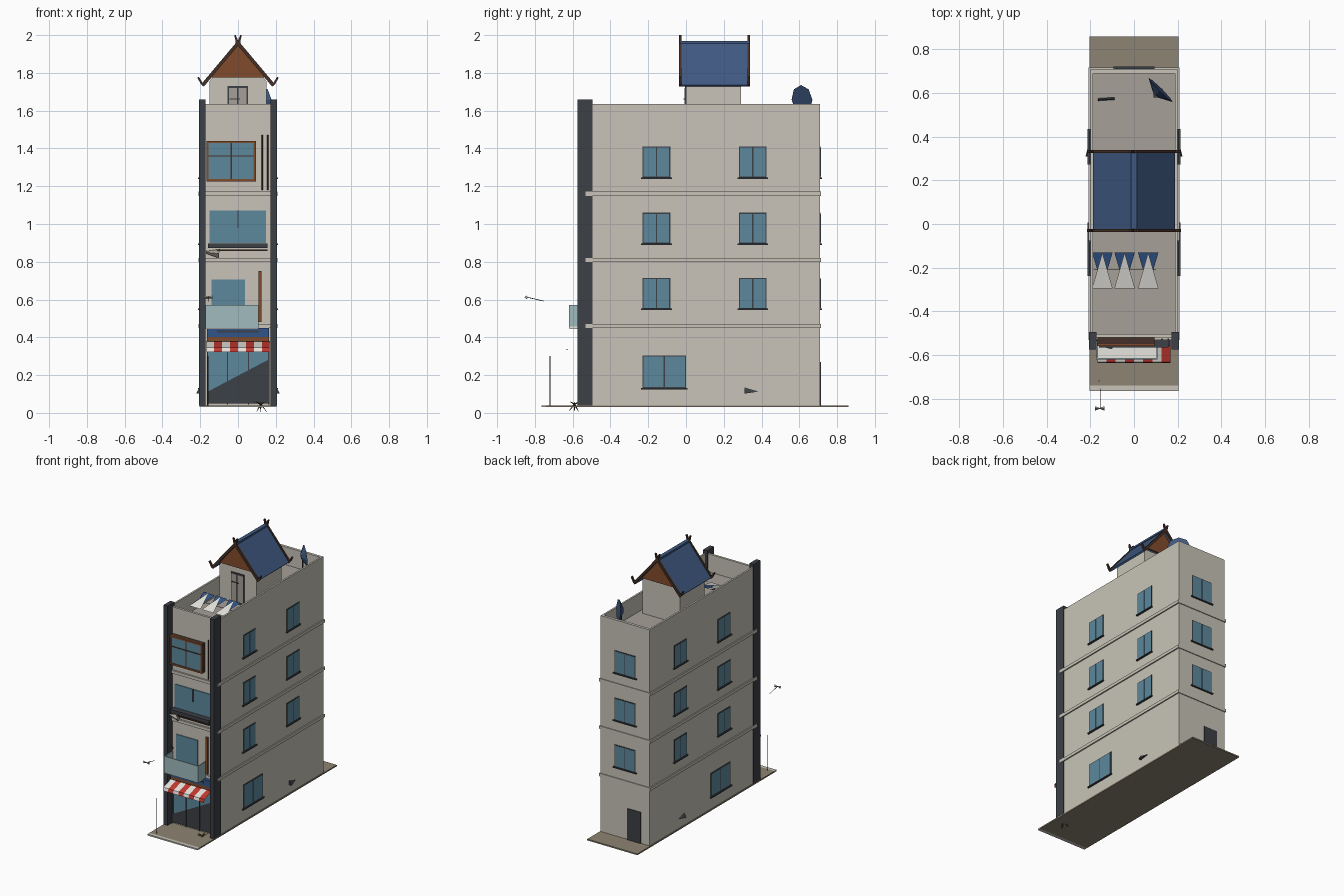
import bpy, math
from mathutils import Vector

COL = {"wall": (0.58, 0.55, 0.48), "glass": (0.11, 0.25, 0.34), "dark": (0.045, 0.05, 0.06),
       "roof": (0.05, 0.10, 0.22), "wood": (0.22, 0.07, 0.025), "brown": (0.06, 0.03, 0.02),
       "red": (0.55, 0.04, 0.03), "white": (0.8, 0.78, 0.74), "pave": (0.27, 0.23, 0.17),
       "pane": (0.35, 0.50, 0.52), "blue": (0.03, 0.09, 0.25), "leaf": (0.08, 0.08, 0.03),
       "floor": (0.38, 0.35, 0.31)}
MATS = {}
for k, c in COL.items():
    MATS[k] = bpy.data.materials.new(k)
    MATS[k].diffuse_color = (*c, 1)


def poly(name, verts, faces, mat):
    me = bpy.data.meshes.new(name)
    me.from_pydata([tuple(v) for v in verts], [], faces)
    me.materials.append(MATS[mat])
    ob = bpy.data.objects.new(name, me)
    bpy.context.collection.objects.link(ob)
    return ob


def prism(name, prof, y0, y1, mat):
    """Extrude an (x, z) outline along y."""
    n = len(prof)
    v = [(x, y0, z) for x, z in prof] + [(x, y1, z) for x, z in prof]
    f = [tuple(range(n)), tuple(range(2 * n - 1, n - 1, -1))]
    f += [((i + 1) % n, i, i + n, (i + 1) % n + n) for i in range(n)]
    return poly(name, v, f, mat)


def box(name, x0, x1, y0, y1, z0, z1, mat):
    return prism(name, [(x0, z0), (x1, z0), (x1, z1), (x0, z1)], y0, y1, mat)


def rod(name, a, b, r, mat, r2=None, n=5):
    a, b = Vector(a), Vector(b)
    d = b - a
    bpy.ops.mesh.primitive_cone_add(vertices=n, radius1=r, radius2=r if r2 is None else r2,
                                    depth=d.length, location=(a + b) / 2,
                                    rotation=d.to_track_quat('Z', 'Y').to_euler())
    ob = bpy.context.object
    ob.name = name
    ob.data.materials.append(MATS[mat])
    return ob


def side_window(name, s, y0, y1, z0, z1):
    def b(part, e, *r):
        xs = sorted((s * 0.195, s * e))
        box(name + part, xs[0], xs[1], *r)
    b("_frame", 0.203, y0, y1, z0, z1, "dark")
    ym = (y0 + y1) / 2
    for a, c in ((y0 + 0.006, ym - 0.003), (ym + 0.003, y1 - 0.006)):
        b("_glass", 0.2045, a, c, z0 + 0.006, z1 - 0.006, "glass")
    b("_sill", 0.212, y0 - 0.008, y1 + 0.008, z0 - 0.006, z0 + 0.002, "dark")


# ground slab and kerb
box("pavement", -0.205, 0.205, -0.74, 0.86, 0.03, 0.04, "pave")
box("kerb", -0.205, 0.205, -0.765, -0.74, 0.03, 0.04, "wall")

# body, parapet, floor bands, front pillars
box("building_body", -0.2, 0.2, -0.52, 0.71, 0.04, 1.5, "wall")
box("terrace_floor", -0.187, 0.187, -0.503, 0.69, 1.5, 1.504, "floor")
for s in (-1, 1):
    xs = sorted((s * 0.187, s * 0.2))
    box("parapet_side", *xs, -0.52, 0.71, 1.5, 1.635, "wall")
    xs = sorted((s * 0.172, s * 0.206))
    box("front_pillar", *xs, -0.575, -0.495, 0.04, 1.66, "dark")
box("parapet_front", -0.187, 0.187, -0.52, -0.503, 1.5, 1.635, "wall")
box("parapet_back", -0.187, 0.187, 0.69, 0.71, 1.5, 1.635, "wall")
for z in (0.46, 0.81, 1.16):
    box("floor_band", -0.209, 0.209, -0.532, 0.716, z - 0.011, z + 0.011, "wall")

# side and back windows
for s in (-1, 1):
    for z in (0.55, 0.895, 1.245):
        for y in (-0.23, 0.28):
            side_window("side_window", s, y, y + 0.147, z, z + 0.165)
    side_window("ground_window", s, -0.23, 0.0, 0.13, 0.305)
    rod("wall_vent", (s * 0.203, 0.31, 0.113), (s * 0.203, 0.385, 0.113), 0.022, "dark", 0, 3)
for z in (0.55, 0.895, 1.245):
    box("back_frame", -0.085, 0.085, 0.7, 0.713, z, z + 0.165, "dark")
    for a in (-0.079, 0.003):
        box("back_glass", a, a + 0.076, 0.7, 0.7145, z + 0.006, z + 0.159, "glass")
    box("back_sill", -0.095, 0.095, 0.7, 0.721, z - 0.006, z + 0.002, "dark")
box("back_door", -0.13, -0.02, 0.7, 0.716, 0.04, 0.27, "dark")

# top floor framed bay window
box("bay_frame", -0.167, 0.095, -0.55, -0.515, 1.225, 1.44, "brown")
box("bay_glass", -0.155, 0.083, -0.552, -0.545, 1.237, 1.428, "glass")
for x in (-0.161, 0.089):
    box("bay_trim", x - 0.006, x + 0.006, -0.558, -0.545, 1.225, 1.44, "wood")
for z in (1.231, 1.434):
    box("bay_trim", -0.167, 0.095, -0.558, -0.545, z - 0.006, z + 0.006, "wood")
box("bay_mullion", -0.039, -0.033, -0.556, -0.545, 1.237, 1.428, "brown")
box("bay_transom", -0.155, 0.083, -0.556, -0.545, 1.357, 1.363, "brown")
for x in (0.128, 0.157):
    rod("drain_pipe", (x, -0.527, 1.18), (x, -0.527, 1.47), 0.004, "brown")

# third floor window with ledge and planter
box("third_window", -0.15, 0.147, -0.526, -0.515, 0.9, 1.072, "glass")
box("third_mullion", -0.003, 0.003, -0.53, -0.515, 0.98, 1.072, "dark")
box("third_ledge", -0.16, 0.157, -0.565, -0.515, 0.872, 0.898, "dark")
box("third_ledge_base", -0.11, 0.155, -0.56, -0.515, 0.857, 0.866, "brown")
rod("ledge_lamp", (-0.17, -0.55, 0.85), (-0.1, -0.55, 0.843), 0.006, "floor", 0.024, 4)

# second floor balcony
box("balcony_door", -0.14, 0.037, -0.526, -0.515, 0.47, 0.705, "glass")
box("balcony_floor", -0.172, 0.108, -0.618, -0.515, 0.445, 0.458, "white")
box("balcony_front", -0.172, 0.108, -0.62, -0.613, 0.45, 0.57, "pane")
for x in (-0.172, 0.102):
    box("balcony_side", x, x + 0.006, -0.615, -0.52, 0.45, 0.57, "pane")
box("wood_panel", 0.108, 0.124, -0.535, -0.515, 0.48, 0.75, "wood")
rod("wall_lamp", (-0.17, -0.53, 0.61), (-0.14, -0.56, 0.61), 0.005, "dark")

# shop front, fascia and striped awning
box("shop_glass", -0.165, 0.167, -0.527, -0.515, 0.05, 0.375, "glass")
poly("shop_shade", [(-0.165, -0.529, 0.05), (0.167, -0.529, 0.05), (0.167, -0.529, 0.285),
                    (-0.165, -0.529, 0.11)], [(0, 1, 2, 3)], "dark")
for x in (-0.162, -0.055, 0.055, 0.163):
    box("shop_mullion", x - 0.003, x + 0.003, -0.532, -0.515, 0.045, 0.375, "dark")
box("fascia", -0.165, 0.165, -0.56, -0.515, 0.402, 0.45, "blue")
box("fascia_bar", -0.11, 0.11, -0.566, -0.55, 0.425, 0.435, "dark")
box("awning_rail", -0.165, 0.165, -0.555, -0.515, 0.378, 0.402, "wood")
for i in range(8):
    x0 = -0.168 + i * 0.042
    pts = [(-0.52, 0.38), (-0.632, 0.345), (-0.638, 0.322)]
    v = [(x, y, z) for y, z in pts for x in (x0, x0 + 0.042)]
    poly("awning_stripe", v, [(0, 2, 3, 1), (2, 4, 5, 3)], "red" if i % 2 else "white")
rod("awning_bar", (-0.165, -0.63, 0.336), (0.165, -0.63, 0.336), 0.003, "dark")

# street pole, hanging lantern, spiky plant
rod("street_pole", (-0.16, -0.72, 0.04), (-0.16, -0.72, 0.3), 0.003, "brown")
rod("lantern_arm", (-0.155, -0.755, 0.592), (-0.155, -0.845, 0.613), 0.002, "dark")
for s in (-1, 1):
    rod("lantern", (-0.157, -0.845, 0.612), (-0.157 + s * 0.022, -0.845, 0.612), 0.002, "floor", 0.01, 4)
for i in range(8):
    a = i * math.tau / 8
    c, s = math.cos(a), math.sin(a)
    rod("plant_leaf", (0.12, -0.59, 0.045),
        (0.12 + 0.035 * c, -0.59 + 0.035 * s, 0.002 if i % 3 == 0 else 0.06), 0.006, "leaf", 0, 3)

# rooftop hut: walls, gables, door
prism("hut_walls", [(-0.152, 1.5), (0.152, 1.5), (0.152, 1.755), (0.135, 1.775),
                    (-0.135, 1.775), (-0.152, 1.755)], 0, 0.29, "wall")
for y in (-0.012, 0.3):
    prism("gable_panel", [(-0.15, 1.775), (0.15, 1.775), (0, 1.945)], y, y + 0.012, "wood")
box("hut_door", -0.055, 0.053, -0.006, 0.005, 1.504, 1.73, "dark")
for a in (-0.048, 0.003):
    box("hut_door_pane", a, a + 0.043, -0.008, 0.005, 1.52, 1.72, "floor")
box("hut_door_handle", -0.045, 0.01, -0.012, 0, 1.658, 1.664, "dark")

# pitched roof with crossed, upturned barge boards
for s in (-1, 1):
    prism("roof_slope", [(0, 1.965), (s * 0.188, 1.737), (s * 0.18, 1.728), (0, 1.947)],
          -0.03, 0.333, "roof")
    for y in (-0.037, 0.325):
        prism("barge_board", [(-s * 0.02, 2.0), (-s * 0.01, 1.955), (s * 0.184, 1.727),
                              (s * 0.197, 1.74), (s * 0.215, 1.775), (s * 0.207, 1.78),
                              (s * 0.188, 1.748), (s * 0.0, 1.972), (-s * 0.012, 2.0)],
              y, y + 0.014, "brown")
box("ridge_cap", -0.014, 0.014, -0.03, 0.333, 1.955, 1.968, "roof")

# terrace loungers and line
for x in (-0.145, -0.043, 0.065):
    w = 0.047
    poly("lounger_cloth", [(x - w, -0.13, 1.59), (x + w, -0.13, 1.59), (x, -0.29, 1.545)], [(0, 2, 1)], "blue")
    poly("lounger_frame", [(x - w, -0.295, 1.55), (x + w, -0.295, 1.55), (x, -0.13, 1.6)], [(0, 1, 2)], "white")
rod("terrace_line", (-0.185, -0.21, 1.56), (0.1, -0.21, 1.56), 0.002, "dark")
rod("roof_pipe", (-0.165, 0.57, 1.51), (-0.09, 0.575, 1.51), 0.006, "dark")

# satellite dish turned to the diagonal
rod("dish", (0.122, 0.614, 1.658), (0.1, 0.592, 1.655), 0.078, "roof", 0.02, 8)
rod("dish_stand", (0.11, 0.6, 1.504), (0.11, 0.6, 1.64), 0.006, "dark")
box("dish_foot", 0.09, 0.13, 0.58, 0.62, 1.504, 1.512, "dark")
